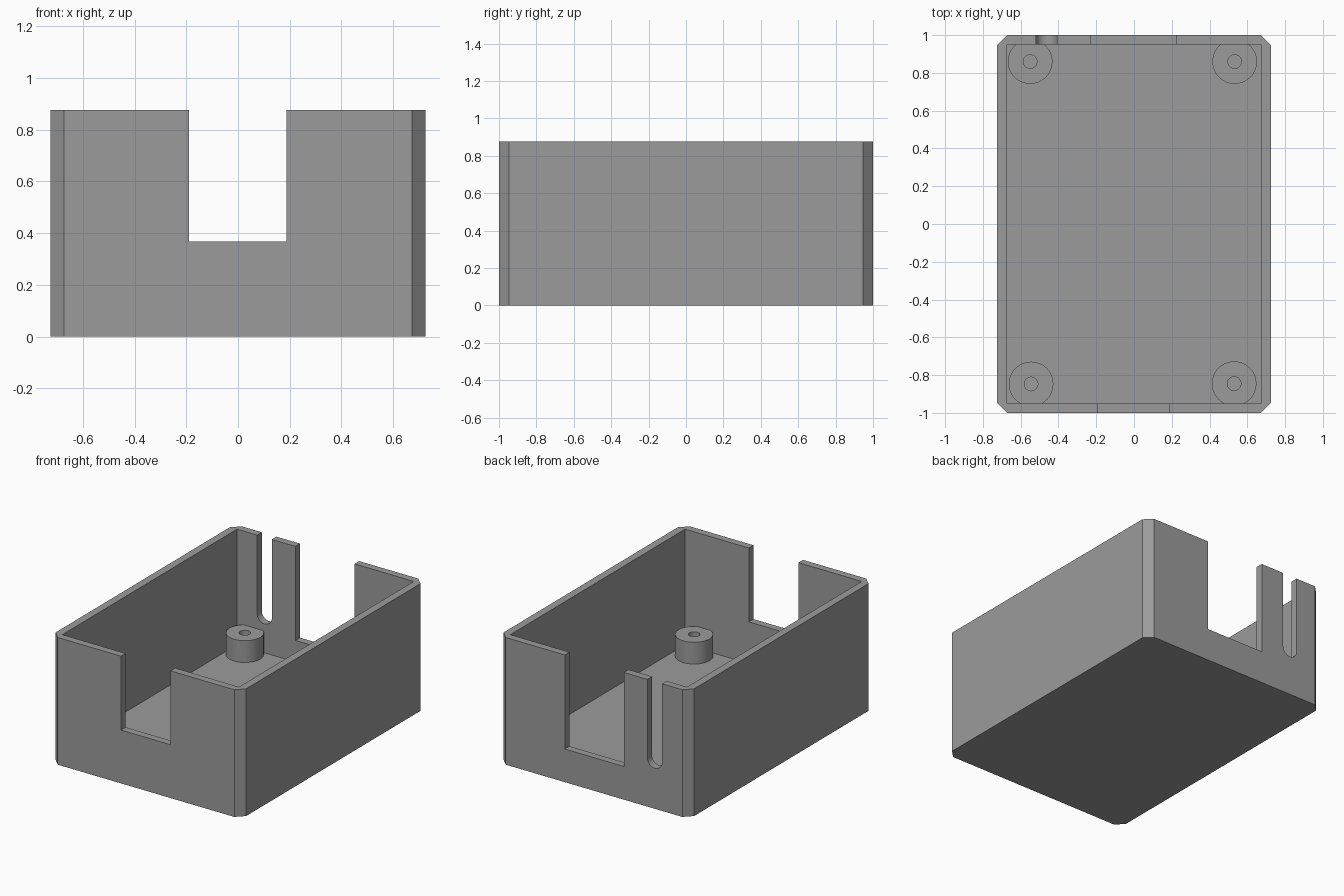
import bpy, bmesh, math
from mathutils import Vector

if "Cube" in bpy.data.objects:
    bpy.data.objects.remove(bpy.data.objects["Cube"])

W, D, H = 0.725, 1.0, 0.875      # half width, half depth, height
IW, ID, FLOOR = 0.672, 0.95, 0.08  # cavity half sizes and floor level
C = 0.053                        # corner chamfer
POST_TOP = 0.23

grey = bpy.data.materials.new("plain grey")
grey.diffuse_color = (0.33, 0.33, 0.33, 1)
grey.use_nodes = True
grey.node_tree.nodes["Principled BSDF"].inputs["Base Color"].default_value = grey.diffuse_color


def prism(name, outline, sweep):
    """Extrude a closed 3D outline along a vector."""
    bm = bmesh.new()
    face = bm.faces.new([bm.verts.new(p) for p in outline])
    ext = bmesh.ops.extrude_face_region(bm, geom=[face])
    bmesh.ops.translate(bm, vec=Vector(sweep),
                        verts=[v for v in ext["geom"] if isinstance(v, bmesh.types.BMVert)])
    bmesh.ops.recalc_face_normals(bm, faces=bm.faces)
    return finish(name, bm)


def finish(name, bm):
    mesh = bpy.data.meshes.new(name)
    bm.to_mesh(mesh)
    bm.free()
    mesh.materials.append(grey)
    obj = bpy.data.objects.new(name, mesh)
    bpy.context.collection.objects.link(obj)
    return obj


def activate(obj):
    bpy.ops.object.select_all(action='DESELECT')
    obj.select_set(True)
    bpy.context.view_layer.objects.active = obj


def cut(target, cutter):
    cutter.hide_render = True
    mod = target.modifiers.new("cut", 'BOOLEAN')
    mod.operation, mod.solver, mod.object = 'DIFFERENCE', 'EXACT', cutter
    activate(target)
    bpy.ops.object.modifier_apply(modifier=mod.name)
    bpy.data.objects.remove(cutter)


def rect_xz(x0, x1, z0, y):
    return [(x0, y, z0), (x1, y, z0), (x1, y, 1.1), (x0, y, 1.1)]


# Tray body with chamfered vertical corners
body = prism("enclosure_body", [
    (-W + C, -D, 0), (W - C, -D, 0), (W, -D + C, 0), (W, D - C, 0),
    (W - C, D, 0), (-W + C, D, 0), (-W, D - C, 0), (-W, -D + C, 0)], (0, 0, H))

# Hollow interior
cut(body, prism("cavity_cutter", [
    (-IW, -ID, FLOOR), (IW, -ID, FLOOR), (IW, ID, FLOOR), (-IW, ID, FLOOR)], (0, 0, 1)))

# Front and back wall notches
cut(body, prism("front_notch_cutter", rect_xz(-0.19, 0.187, 0.367, -1.1), (0, 0.2, 0)))
cut(body, prism("back_notch_cutter", rect_xz(-0.228, 0.222, 0.228, 0.9), (0, 0.2, 0)))

# Round-bottomed cable slot in the back wall
sx, r, sz = -0.463, 0.056, 0.335
slot = [(sx - r * math.cos(math.pi * i / 16), 0.9, sz - r * math.sin(math.pi * i / 16))
        for i in range(17)]
slot += [(sx + r, 0.9, 1.1), (sx - r, 0.9, 1.1)]
cut(body, prism("cable_slot_cutter", slot, (0, 0.2, 0)))
activate(body)
bpy.ops.object.shade_smooth_by_angle(angle=math.radians(25))

# Four hollow screw posts
for label, x, y in [("back_left", -0.55, 0.86), ("back_right", 0.533, 0.86),
                    ("front_left", -0.545, -0.847), ("front_right", 0.53, -0.845)]:
    bm = bmesh.new()
    profile = [(0.036, FLOOR), (0.036, POST_TOP), (0.118, POST_TOP), (0.118, FLOOR)]
    verts = [bm.verts.new((pr, 0, pz)) for pr, pz in profile]
    edges = [bm.edges.new((verts[i], verts[(i + 1) % 4])) for i in range(4)]
    bmesh.ops.spin(bm, geom=verts + edges, cent=(0, 0, 0), axis=(0, 0, 1),
                   angle=2 * math.pi, steps=48)
    bmesh.ops.remove_doubles(bm, verts=bm.verts, dist=1e-4)
    bmesh.ops.recalc_face_normals(bm, faces=bm.faces)
    post = finish("screw_post_" + label, bm)
    post.location = (x, y, 0)
    activate(post)
    bpy.ops.object.shade_smooth_by_angle(angle=math.radians(30))
